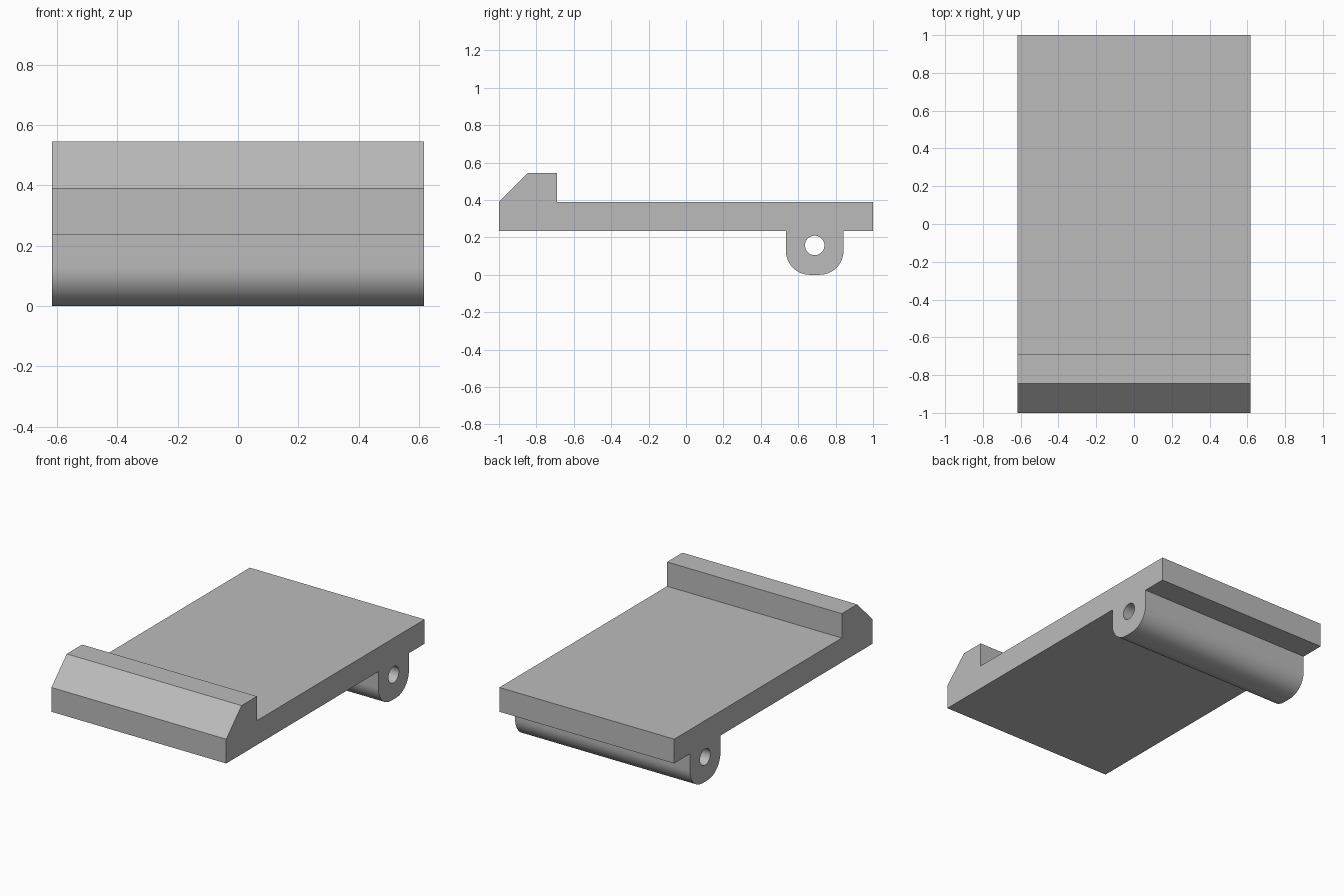
import bpy
import bmesh
from math import sin, cos, pi
from mathutils import Matrix

cube = bpy.data.objects.get("Cube")
if cube:
    bpy.data.objects.remove(cube, do_unlink=True)

grey = bpy.data.materials.new("plain grey")
grey.use_nodes = True
colour = (0.5, 0.5, 0.5, 1)
grey.diffuse_color = colour
grey.node_tree.nodes["Principled BSDF"].inputs["Base Color"].default_value = colour

HALF_WIDTH = 0.617
BASE, TOP, LIP = 0.235, 0.39, 0.545
LUG_Y, LUG_HALF, LUG_R = 0.688, 0.154, 0.128
HOLE_Z, HOLE_R = 0.157, 0.052


def arc(cy, cz, r, start, end, steps):
    """Points on an arc, including both ends."""
    angles = [start + (end - start) * i / steps for i in range(steps + 1)]
    return [(cy + r * cos(a), cz + r * sin(a)) for a in angles]


# Side profile: plate with a bevelled front lip and a rounded lug below
inset = LUG_HALF - LUG_R
profile = [(-1, BASE), (-1, TOP), (-0.845, LIP), (-0.69, LIP), (-0.69, TOP),
           (1, TOP), (1, BASE), (LUG_Y + LUG_HALF, BASE)]
profile += arc(LUG_Y + inset, LUG_R, LUG_R, 0, -pi / 2, 16)
profile += arc(LUG_Y - inset, LUG_R, LUG_R, -pi / 2, -pi, 16)
profile += [(LUG_Y - LUG_HALF, BASE)]

# Pin hole through the lug
hole = arc(LUG_Y, HOLE_Z, HOLE_R, 0, 2 * pi, 40)[:-1]

# Fill the outline around the hole, then extrude it across the full width
bm = bmesh.new()
edges = []
for loop in (profile, hole):
    verts = [bm.verts.new((-HALF_WIDTH, y, z)) for y, z in loop]
    edges += [bm.edges.new((v, verts[i - 1])) for i, v in enumerate(verts)]
bmesh.ops.triangle_fill(bm, edges=edges, use_beauty=True, normal=(-1, 0, 0))
result = bmesh.ops.extrude_face_region(bm, geom=bm.faces[:], use_keep_orig=True)
moved = [g for g in result["geom"] if isinstance(g, bmesh.types.BMVert)]
bmesh.ops.transform(bm, matrix=Matrix.Translation((2 * HALF_WIDTH, 0, 0)), verts=moved)
bmesh.ops.recalc_face_normals(bm, faces=bm.faces[:])

mesh = bpy.data.meshes.new("hinged_plate")
bm.to_mesh(mesh)
bm.free()
mesh.materials.append(grey)
plate = bpy.data.objects.new("hinged_plate", mesh)
bpy.context.collection.objects.link(plate)

# Smooth the lug and hole, keep the other edges crisp
bpy.ops.object.select_all(action='DESELECT')
plate.select_set(True)
bpy.context.view_layer.objects.active = plate
bpy.ops.object.shade_smooth_by_angle(angle=pi / 6)
